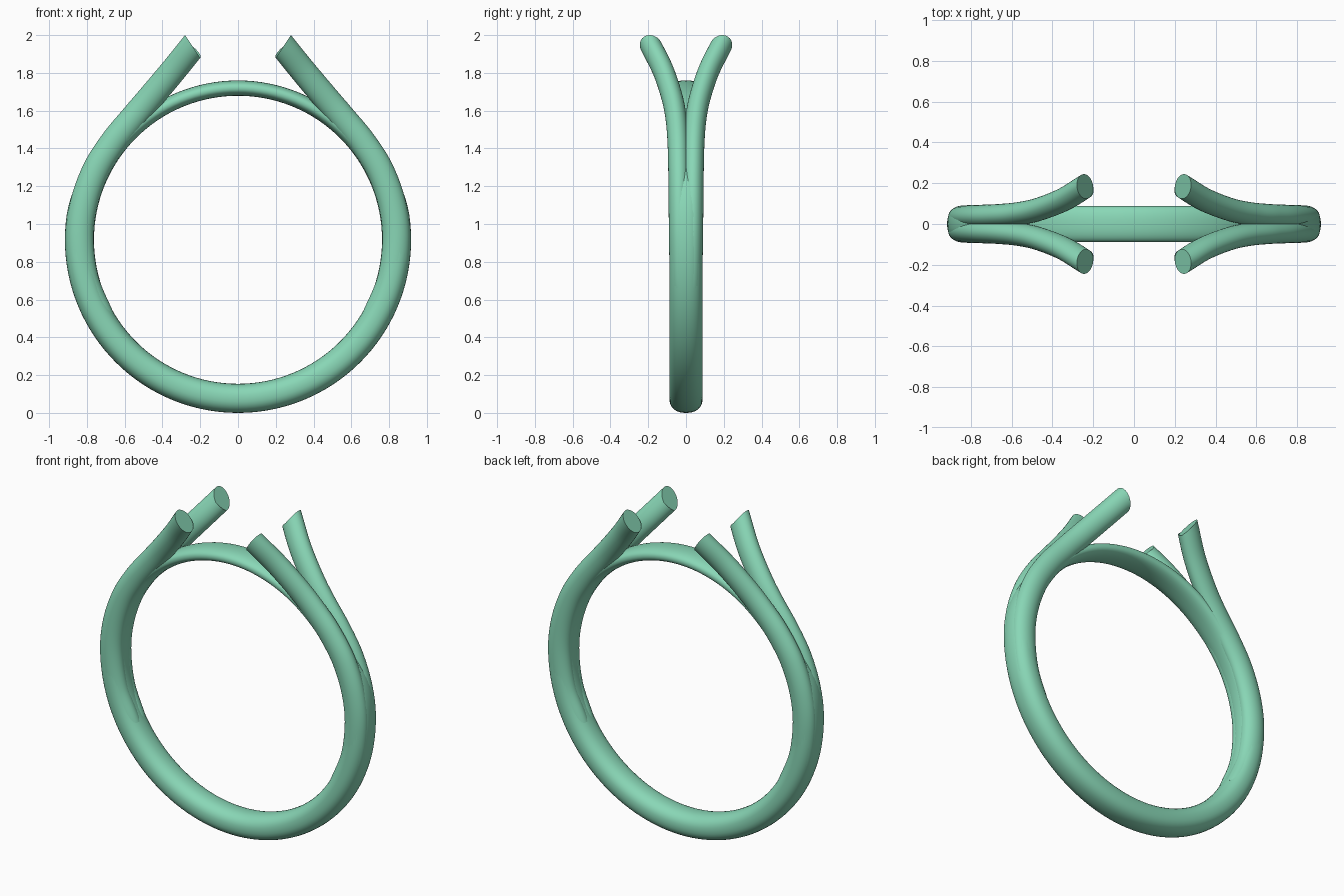
import bpy, bmesh, math
from mathutils import Vector

if "Cube" in bpy.data.objects:
    bpy.data.objects.remove(bpy.data.objects["Cube"])

CZ, R_IN = 0.9165, 0.7625      # ring centre height and finger-hole radius
SEG = 32

mat = bpy.data.materials.new("green")
mat.diffuse_color = (0.25, 0.68, 0.47, 1)
mat.use_nodes = True
mat.node_tree.nodes["Principled BSDF"].inputs["Base Color"].default_value = mat.diffuse_color


def section(c, u, v, a, b, p=2.0):
    """Super-ellipse around c with half sizes a along u and b along v."""
    pts = []
    for i in range(SEG):
        t = 2 * math.pi * i / SEG
        cs, sn = math.cos(t), math.sin(t)
        pts.append(c + u * a * math.copysign(abs(cs) ** (2 / p), cs)
                   + v * b * math.copysign(abs(sn) ** (2 / p), sn))
    return pts


def loft(name, rings, closed):
    bm = bmesh.new()
    loops = [[bm.verts.new(p) for p in r] for r in rings]
    pairs = list(zip(loops, loops[1:])) + ([(loops[-1], loops[0])] if closed else [])
    for A, B in pairs:
        for i in range(SEG):
            j = (i + 1) % SEG
            bm.faces.new((A[i], A[j], B[j], B[i]))
    if not closed:
        bm.faces.new(loops[0])
        bm.faces.new(loops[-1])
    bmesh.ops.recalc_face_normals(bm, faces=bm.faces)
    me = bpy.data.meshes.new(name)
    bm.to_mesh(me)
    bm.free()
    me.materials.append(mat)
    ob = bpy.data.objects.new(name, me)
    bpy.context.collection.objects.link(ob)
    bpy.context.view_layer.objects.active = ob
    ob.select_set(True)
    bpy.ops.object.shade_smooth_by_angle(angle=math.radians(40))
    ob.select_set(False)
    return ob


def smooth(t):
    t = max(0.0, min(1.0, t))
    return t * t * (3 - 2 * t)


def catmull(pts, n):
    P = [2 * pts[0] - pts[1]] + pts + [2 * pts[-1] - pts[-2]]
    out = []
    for a, b, c, d in zip(P, P[1:], P[2:], P[3:]):
        for k in range(n):
            t = k / n
            out.append(0.5 * (2 * b + (c - a) * t + (2 * a - 5 * b + 4 * c - d) * t * t
                              + (3 * b - a - 3 * c + d) * t ** 3))
    return out + [pts[-1]]


Y = Vector((0, 1, 0))

# band: full-thickness shank that thins to a slim bridge at the top
rings = []
for k in range(128):
    ang = 2 * math.pi * k / 128
    rad = Vector((math.cos(ang), 0, math.sin(ang)))
    elev = math.degrees(math.asin(rad.z))
    thick = 0.154 + (0.081 - 0.154) * smooth((elev - 8) / 44)
    centre = Vector((0, 0, CZ)) + rad * (R_IN + thick / 2)
    rings.append(section(centre, rad, Y, thick / 2, 0.088, 2.3))
loft("band", rings, True)

# prong: follows the shank, then leaves it on a tangent and splays outward
path = []
for deg, y in ((-30, 0.025), (-15, 0.03), (0, 0.034), (13, 0.036), (26, 0.038), (38, 0.042)):
    a = math.radians(deg)
    path.append(Vector((0.838 * math.cos(a), y, CZ + 0.838 * math.sin(a))))
path += [Vector((0.56, 0.052, 1.555)), Vector((0.465, 0.073, 1.667)),
         Vector((0.345, 0.12, 1.81)), Vector((0.24, 0.184, 1.94))]
pts = catmull(path, 8)
rings = []
for i, p in enumerate(pts):
    t = (pts[min(i + 1, len(pts) - 1)] - pts[max(i - 1, 0)]).normalized()
    u = Y.cross(t).normalized()
    v = t.cross(u)
    f = smooth(i / len(pts))
    rings.append(section(p, u, v, 0.074 - 0.005 * f, 0.056))
# slanted end cut
n = Vector((0.12, 0, -0.08)).normalized()
rings[-1] = [q + t * ((p - q).dot(n) / t.dot(n)) for q in rings[-1]]
prong = loft("prongs", rings, False)
m = prong.modifiers.new("mirror", 'MIRROR')
m.use_axis = (True, True, False)
m.use_mirror_merge = False
